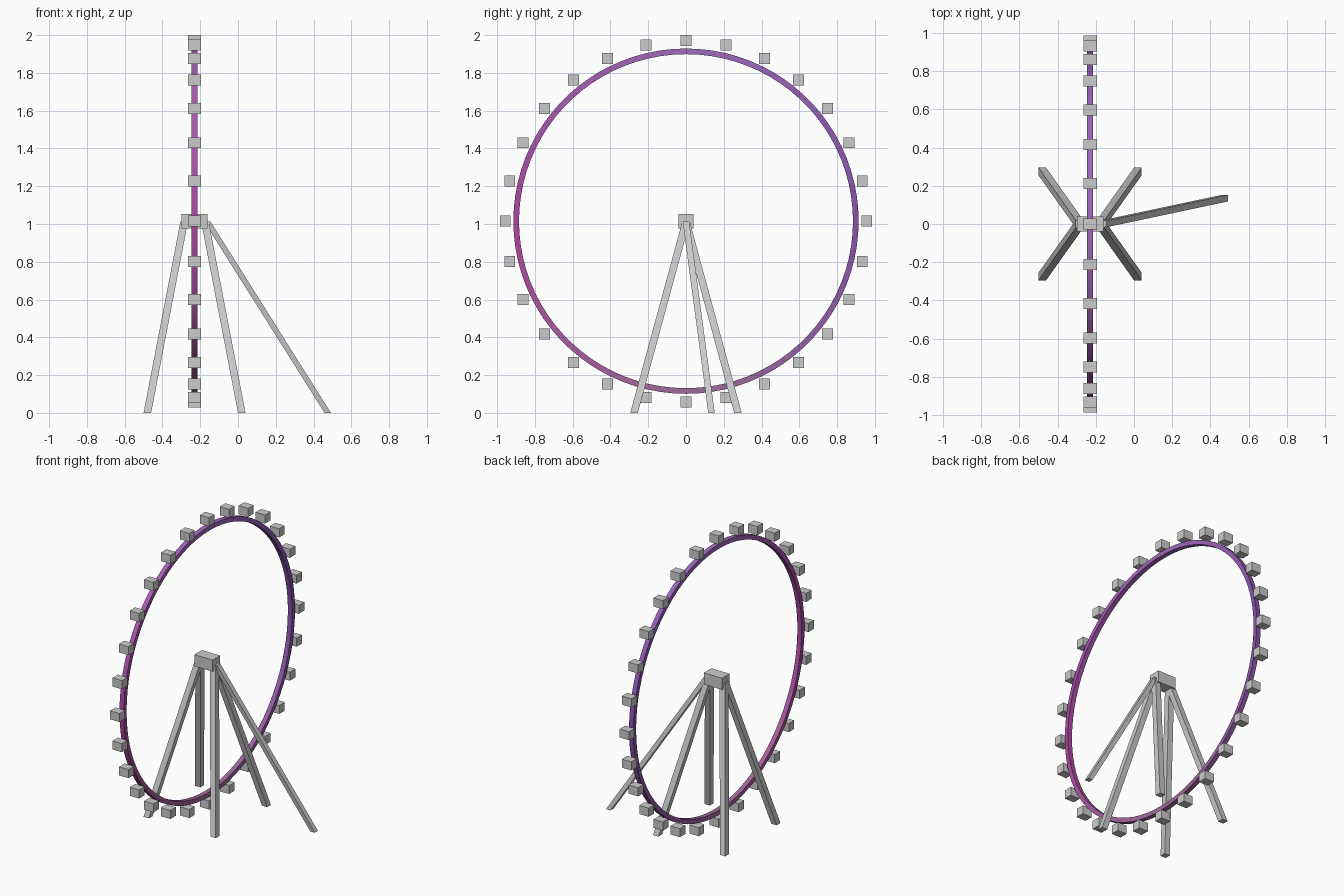
import bpy, bmesh, math
from mathutils import Vector

if "Cube" in bpy.data.objects:
    bpy.data.objects.remove(bpy.data.objects["Cube"])

CX, CZ = -0.23, 1.015      # wheel centre


def mesh_object(name, bm):
    bmesh.ops.recalc_face_normals(bm, faces=bm.faces)
    me = bpy.data.meshes.new(name)
    bm.to_mesh(me)
    bm.free()
    ob = bpy.data.objects.new(name, me)
    bpy.context.collection.objects.link(ob)
    return ob


def box(name, centre, size):
    bm = bmesh.new()
    bmesh.ops.create_cube(bm, size=1)
    bmesh.ops.scale(bm, vec=size, verts=bm.verts)
    bmesh.ops.translate(bm, vec=centre, verts=bm.verts)
    return mesh_object(name, bm)


def leg(name, top, foot, width):
    """Slanted square post with level ends."""
    bm = bmesh.new()
    bmesh.ops.create_cube(bm, size=1)
    for v in bm.verts:
        end = Vector(top if v.co.z > 0 else foot)
        v.co = end + Vector((v.co.x * width, v.co.y * width, 0))
    return mesh_object(name, bm)


# Rim: square section swept round the x axis, coloured as a gradient
N, STEPS = 84, 28
keys = [(0.36, 0.15, 0.52), (0.24, 0.08, 0.42), (0.36, 0.15, 0.32), (0.42, 0.06, 0.36)]
section = [(-0.016, 0.884), (0.016, 0.884), (0.016, 0.914), (-0.016, 0.914)]
bm = bmesh.new()
rings = []
for i in range(N):
    a = 2 * math.pi * i / N
    rings.append([bm.verts.new((CX + dx, r * math.sin(a), CZ + r * math.cos(a)))
                  for dx, r in section])
for i in range(N):
    p, q = rings[i], rings[(i + 1) % N]
    for k in range(4):
        f = bm.faces.new((p[k], p[(k + 1) % 4], q[(k + 1) % 4], q[k]))
        f.material_index = i * STEPS // N
rim = mesh_object("wheel_rim", bm)
for s in range(STEPS):
    t = (s + 0.5) / STEPS * 4
    c = Vector(keys[int(t)]).lerp(Vector(keys[(int(t) + 1) % 4]), t % 1)
    mat = bpy.data.materials.new(f"rim_colour_{s}")
    mat.diffuse_color = (*c, 1)
    mat.use_nodes = True
    mat.node_tree.nodes["Principled BSDF"].inputs["Base Color"].default_value = mat.diffuse_color
    rim.data.materials.append(mat)
bpy.context.view_layer.objects.active = rim
rim.select_set(True)
bpy.ops.object.shade_smooth_by_angle(angle=math.radians(30))

# Cabins: level boxes just outside the rim
for i in range(28):
    a = 2 * math.pi * i / 28
    box(f"cabin_{i + 1}", (CX, 0.957 * math.sin(a), CZ + 0.957 * math.cos(a)),
        (0.07, 0.058, 0.058))

# Hub and its four splayed legs
box("hub", (CX, 0, 1.014), (0.138, 0.08, 0.078))
for sx in (-1, 1):
    for sy in (-1, 1):
        leg(f"leg_{'right' if sx > 0 else 'left'}_{'back' if sy > 0 else 'front'}",
            (CX + sx * 0.055, 0, 1.012), (CX + sx * 0.25, sy * 0.275, 0), 0.04)

# Long thin brace on one side
leg("side_brace", (-0.162, 0, 1.012), (0.475, 0.135, 0), 0.034)
